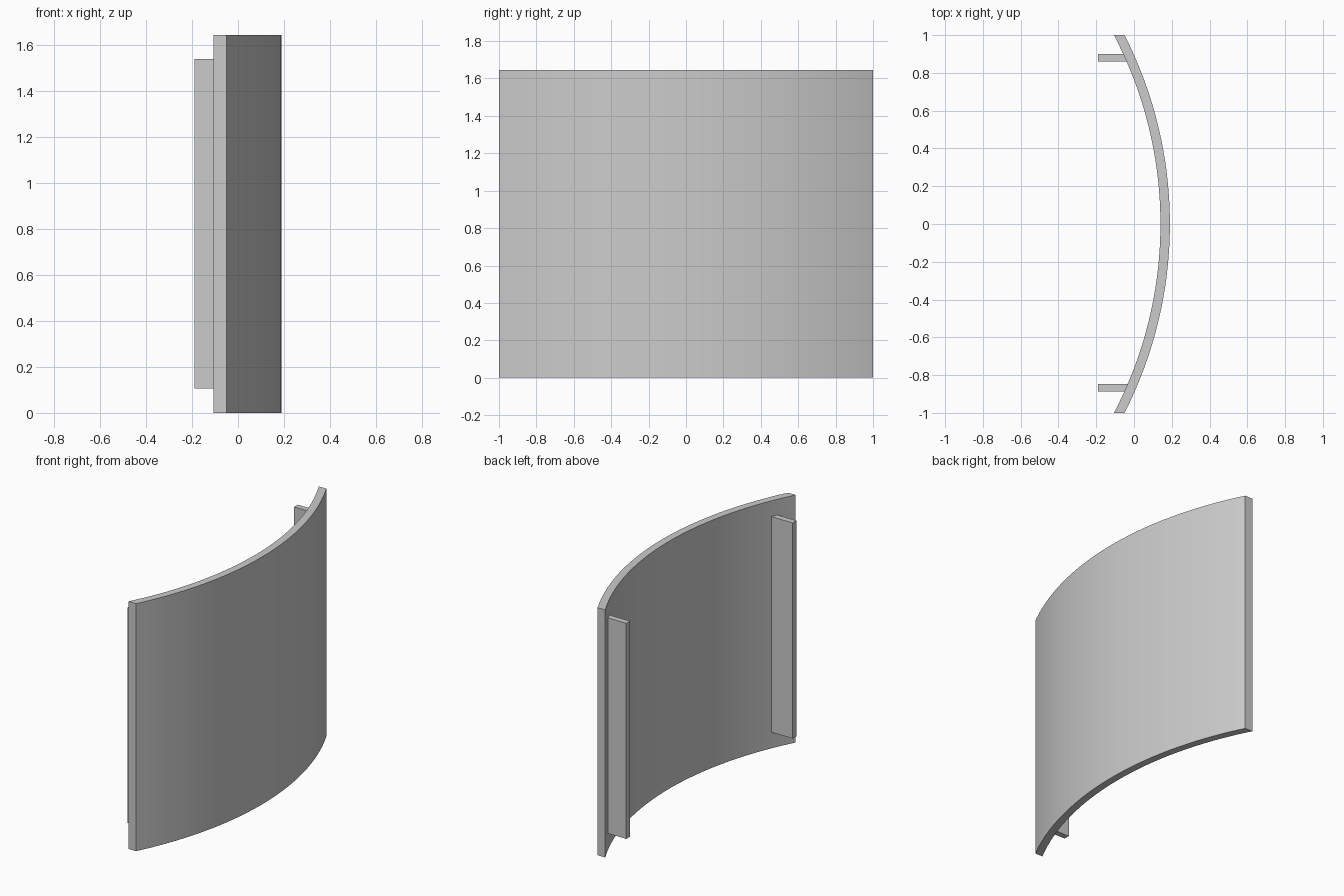
import bpy, bmesh, math

if "Cube" in bpy.data.objects:
    bpy.data.objects.remove(bpy.data.objects["Cube"])

HEIGHT = 1.645
R_OUT, R_IN = 2.203, 2.153      # concentric arc radii
CX = 0.19 - R_OUT               # arc centre on x
SEGMENTS = 48

grey = bpy.data.materials.new("light grey")
grey.diffuse_color = (0.6, 0.6, 0.6, 1)
grey.use_nodes = True
grey.node_tree.nodes["Principled BSDF"].inputs["Base Color"].default_value = grey.diffuse_color


def prism(name, outline, z0, z1):
    """Extrude a closed xy outline from z0 to z1."""
    bm = bmesh.new()
    base = bm.faces.new([bm.verts.new((x, y, z0)) for x, y in outline])
    top = bmesh.ops.extrude_face_region(bm, geom=[base])["geom"]
    verts = [g for g in top if isinstance(g, bmesh.types.BMVert)]
    bmesh.ops.translate(bm, verts=verts, vec=(0, 0, z1 - z0))
    bmesh.ops.recalc_face_normals(bm, faces=bm.faces)
    mesh = bpy.data.meshes.new(name)
    bm.to_mesh(mesh)
    bm.free()
    mesh.materials.append(grey)
    obj = bpy.data.objects.new(name, mesh)
    bpy.context.collection.objects.link(obj)
    return obj


def arc(radius):
    """Arc points from y = -1 to y = 1."""
    half = math.asin(1 / radius)
    angles = [half * (2 * i / SEGMENTS - 1) for i in range(SEGMENTS + 1)]
    return [(CX + radius * math.cos(a), radius * math.sin(a)) for a in angles]


# Curved panel, ends cut flat at y = -1 and y = 1
panel = prism("curved_panel", arc(R_OUT) + arc(R_IN)[::-1], 0, HEIGHT)
bpy.context.view_layer.objects.active = panel
panel.select_set(True)
bpy.ops.object.shade_smooth_by_angle(angle=math.radians(30))

# Upright mounting strips on the hollow side, set into the panel
for name, y0, y1 in (("front_strip", -0.887, -0.848), ("back_strip", 0.86, 0.899)):
    prism(name, [(-0.19, y0), (-0.03, y0), (-0.03, y1), (-0.19, y1)], 0.107, 1.54)
